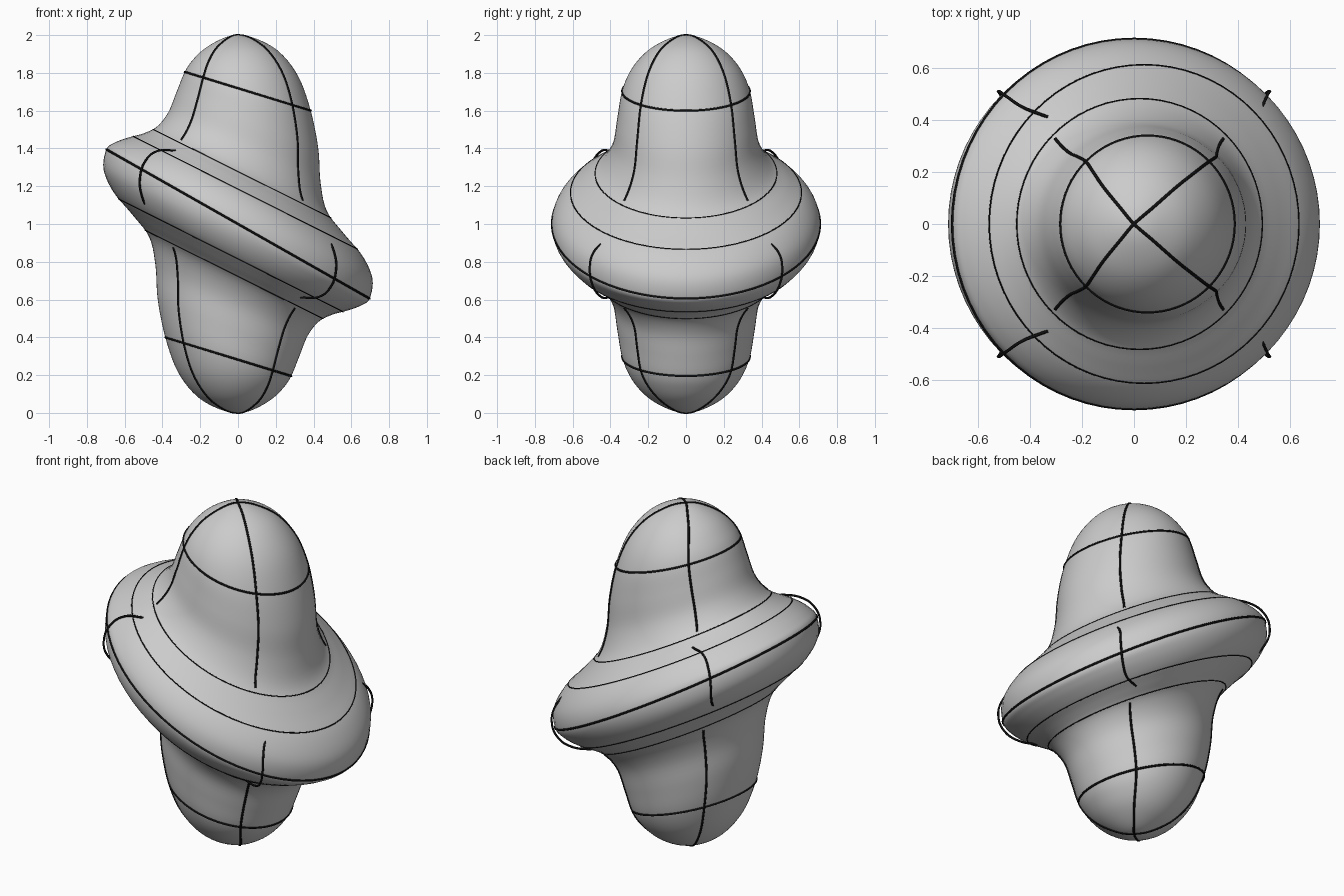
import bpy, bmesh, math
from mathutils import Vector

if "Cube" in bpy.data.objects:
    bpy.data.objects.remove(bpy.data.objects["Cube"])

# Each slanted section: right x, right z, left x, left z, half depth in y
upper = [(0, 2, 0, 2, 0),
         (.10, 1.98, -.08, 1.983, .09),
         (.22, 1.91, -.175, 1.93, .20),
         (.32, 1.78, -.24, 1.868, .285),
         (.385, 1.60, -.282, 1.805, .338),
         (.425, 1.40, -.325, 1.70, .365),
         (.437, 1.22, -.37, 1.59, .39),
         (.47, 1.07, -.43, 1.515, .455),
         (.56, .95, -.50, 1.48, .55),
         (.66, .83, -.58, 1.458, .635),
         (.712, .71, -.655, 1.43, .69)]
middle = [(.697, .605, -.697, 1.395, .71)]
lower = [(-lx, 2 - lz, -rx, 2 - rz, y) for rx, rz, lx, lz, y in reversed(upper)]
sections = [Vector(s) for s in upper + middle + lower]
EQ, LAST = len(upper), len(sections) - 1


def section(t):
    """Smoothly interpolated section at parameter t."""
    i = min(int(t), LAST - 1)
    f = t - i
    p1, p2 = sections[i], sections[i + 1]
    # mirrored end sections keep the poles round
    flip = lambda a, s: Vector((s[2], s[3], s[0], s[1], -s[4]))
    p0 = sections[i - 1] if i > 0 else flip(p1, p2)
    p3 = sections[i + 2] if i + 2 <= LAST else flip(p2, p1)
    return .5 * (2 * p1 + (p2 - p0) * f + (2 * p0 - 5 * p1 + 4 * p2 - p3) * f * f
                 + (3 * p1 - p0 - 3 * p2 + p3) * f ** 3)


def point(t, a):
    rx, rz, lx, lz, y = section(t)
    c = math.cos(a)
    return Vector(((rx + lx) / 2 + (rx - lx) / 2 * c, y * math.sin(a),
                   (rz + lz) / 2 + (rz - lz) / 2 * c))


# Body: loft through all the sections
SEG, SUB = 72, 5
bm = bmesh.new()
top = bm.verts.new((0, 0, 2))
rows = [[bm.verts.new(point(k / SUB, math.tau * j / SEG)) for j in range(SEG)]
        for k in range(1, LAST * SUB)]
end = bm.verts.new((0, 0, 0))
for j in range(SEG):
    n = (j + 1) % SEG
    bm.faces.new((top, rows[0][j], rows[0][n]))
    bm.faces.new((end, rows[-1][n], rows[-1][j]))
    for a, b in zip(rows, rows[1:]):
        bm.faces.new((a[j], b[j], b[n], a[n]))
bmesh.ops.recalc_face_normals(bm, faces=bm.faces)
for f in bm.faces:
    f.smooth = True
mesh = bpy.data.meshes.new("body")
bm.to_mesh(mesh)
bm.free()
bpy.context.collection.objects.link(bpy.data.objects.new("body", mesh))

black = bpy.data.materials.new("black_line")
black.diffuse_color = (.005, .005, .005, 1)
black.use_nodes = True
black.node_tree.nodes["Principled BSDF"].inputs["Base Color"].default_value = black.diffuse_color


def line(name, pts, r=.006, closed=False, smooth=False):
    cu = bpy.data.curves.new(name, 'CURVE')
    cu.dimensions = '3D'
    cu.bevel_depth = r
    cu.bevel_resolution = 1
    if smooth:
        sp = cu.splines.new('BEZIER')
        sp.bezier_points.add(len(pts) - 1)
        for b, p in zip(sp.bezier_points, pts):
            b.co = p
            b.handle_left_type = b.handle_right_type = 'AUTO'
    else:
        sp = cu.splines.new('POLY')
        sp.points.add(len(pts) - 1)
        for q, p in zip(sp.points, pts):
            q.co = (*p, 1)
    sp.use_cyclic_u = closed
    cu.materials.append(black)
    bpy.context.collection.objects.link(bpy.data.objects.new(name, cu))


# Closed contour lines: two caps, rim, and the thin lines beside the rim
for name, t, r in [("upper_contour", 4, .006), ("rim_contour", EQ, .006),
                   ("lower_contour", LAST - 4, .006),
                   ("upper_groove_line", 7.3, .003), ("upper_rim_line", 8.7, .003),
                   ("lower_groove_line", LAST - 7.3, .003),
                   ("lower_rim_line", LAST - 8.7, .003)]:
    line(name, [point(t, math.tau * j / 72) for j in range(72)], r, True)

# Diagonal contour lines over both ends, and short arcs around the rim
arc = [(-.33, .41, 1.39), (-.43, .45, 1.385), (-.49, .49, 1.335),
       (-.52, .51, 1.24), (-.51, .49, 1.15), (-.47, .40, 1.07)]
for k in range(4):
    a = math.pi / 4 + k * math.pi / 2
    ts = [7.1 * i / 30 for i in range(31)]
    line(f"upper_diagonal_{k}", [point(t, a) for t in ts])
    line(f"lower_diagonal_{k}", [point(LAST - t, a) for t in ts])
for sy in (1, -1):
    line("left_rim_arc", [(x, y * sy, z) for x, y, z in arc], smooth=True)
    line("right_rim_arc", [(-x, y * sy, 2 - z) for x, y, z in arc], smooth=True)
